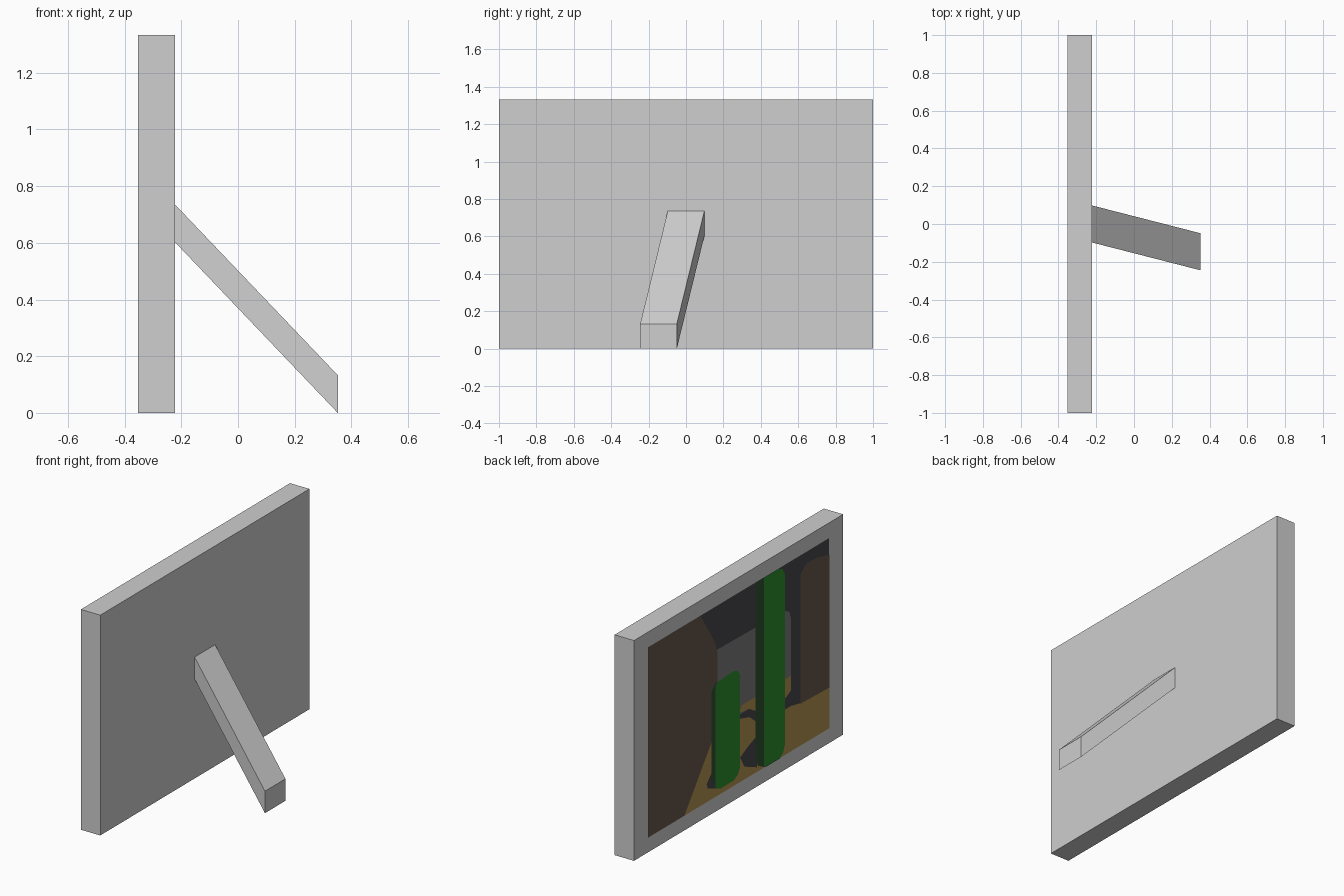
import bpy, bmesh

if "Cube" in bpy.data.objects:
    bpy.data.objects.remove(bpy.data.objects["Cube"])

HX, H, T = 0.352, 1.333, 0.13   # half depth, frame height, frame thickness


def material(name, r, g, b):
    m = bpy.data.materials.new(name)
    m.diffuse_color = (r, g, b, 1)
    m.use_nodes = True
    m.node_tree.nodes["Principled BSDF"].inputs["Base Color"].default_value = m.diffuse_color
    return m


GREY = material("frame_grey", 0.62, 0.62, 0.62)
DARK = material("charcoal", 0.065, 0.065, 0.07)
STONE = material("stone_grey", 0.2, 0.2, 0.2)
BROWN = material("wall_brown", 0.13, 0.095, 0.073)
OCHRE = material("floor_ochre", 0.43, 0.29, 0.075)
GREEN = material("bright_green", 0.025, 0.27, 0.025)
DEEP = material("deep_green", 0.028, 0.085, 0.03)


def add_object(name, bm, mat):
    me = bpy.data.meshes.new(name)
    bm.to_mesh(me)
    bm.free()
    me.materials.append(mat)
    ob = bpy.data.objects.new(name, me)
    bpy.context.collection.objects.link(ob)
    return ob


def beam(name, end_a, end_b, mat):
    """Box between two upright rectangles, each (x, y0, y1, z0, z1)."""
    bm = bmesh.new()
    rings = []
    for x, y0, y1, z0, z1 in (end_a, end_b):
        rings.append([bm.verts.new((x, y, z)) for y, z in
                      ((y0, z0), (y1, z0), (y1, z1), (y0, z1))])
    a, b = rings
    bm.faces.new(a[::-1])
    bm.faces.new(b)
    for i in range(4):
        j = (i + 1) % 4
        bm.faces.new((a[i], a[j], b[j], b[i]))
    bmesh.ops.recalc_face_normals(bm, faces=bm.faces)
    return add_object(name, bm, mat)


def flat(name, layer, mat, pts):
    """Painted shape on the picture face: u runs from the left edge, z is up."""
    bm = bmesh.new()
    x = -HX - 0.0007 * layer
    f = bm.faces.new([bm.verts.new((x, 1 - u, z)) for u, z in pts])
    f.normal_update()
    if f.normal.x > 0:
        f.normal_flip()
    return add_object(name, bm, mat)


# Frame slab and slanted rear stand
beam("frame", (-HX, -1, 1, 0, H), (-HX + T, -1, 1, 0, H), GREY)
beam("rear_stand", (-HX + T, -0.098, 0.098, 0.602, 0.735),
     (HX, -0.245, -0.049, 0, 0.133), GREY)

# Picture background and room surfaces
L, R, B, TOP = 0.134, 1.866, 0.091, 1.241
flat("picture_back", 1, DARK, [(L, B), (R, B), (R, TOP), (L, TOP)])
flat("far_wall", 2, STONE, [(0.78, 0.5), (1.15, 0.5), (1.15, 0.55), (1.5, 0.55),
                            (1.5, 0.89), (1.485, 0.94), (1.435, 0.965), (0.78, 0.975)])
flat("far_floor", 3, OCHRE, [(1.0, 0.515), (1.1, 0.5), (1.2, 0.44), (1.45, 0.435),
                             (1.5, 0.46), (1.5, 0.55), (1.03, 0.55)])
flat("floor", 3, OCHRE, [(0.45, B), (R, B), (R, 0.337), (1.6, 0.345), (1.5, 0.365),
                         (1.2, 0.37), (1.1, 0.45), (0.95, 0.49), (0.74, 0.45)])
flat("left_wall", 4, BROWN, [(L, B), (0.478, B), (0.737, 0.436), (0.794, 0.51),
                             (0.794, 0.96), (0.77, 1.03), (0.632, TOP), (L, TOP)])
flat("right_wall", 4, BROWN, [(1.589, 0.345), (R, 0.337), (R, 1.142), (1.74, 1.168),
                              (1.64, 1.17), (1.589, 1.13)])

# Pillar shadows on the floor
flat("short_pillar_shadow", 5, DARK, [(0.69, 0.2), (0.7, 0.17), (0.78, 0.14),
                                      (0.78, 0.26), (0.735, 0.25)])
flat("tall_pillar_shadow", 5, DARK, [(1.01, 0.24), (1.05, 0.17), (1.17, 0.12),
                                     (1.17, 0.31), (1.09, 0.28)])

# Green pillars with darker side strip
flat("short_pillar_side", 6, DEEP, [(0.737, 0.21), (0.79, 0.13), (0.79, 0.78),
                                    (0.765, 0.775), (0.737, 0.745)])
flat("short_pillar", 7, GREEN, [(0.772, 0.145), (0.825, 0.125), (0.945, 0.126),
                                (0.985, 0.145), (1.005, 0.178), (1.005, 0.747),
                                (0.985, 0.775), (0.947, 0.787), (0.8, 0.782), (0.772, 0.765)])
flat("tall_pillar_side", 6, DEEP, [(1.158, 0.165), (1.18, 0.125), (1.25, B),
                                   (1.25, TOP), (1.18, TOP), (1.158, 1.22)])
flat("tall_pillar", 7, GREEN, [(1.234, 0.1), (1.26, B), (1.388, B), (1.42, 0.115),
                               (1.435, 0.153), (1.435, 1.19), (1.415, 1.225),
                               (1.378, TOP), (1.234, TOP)])
